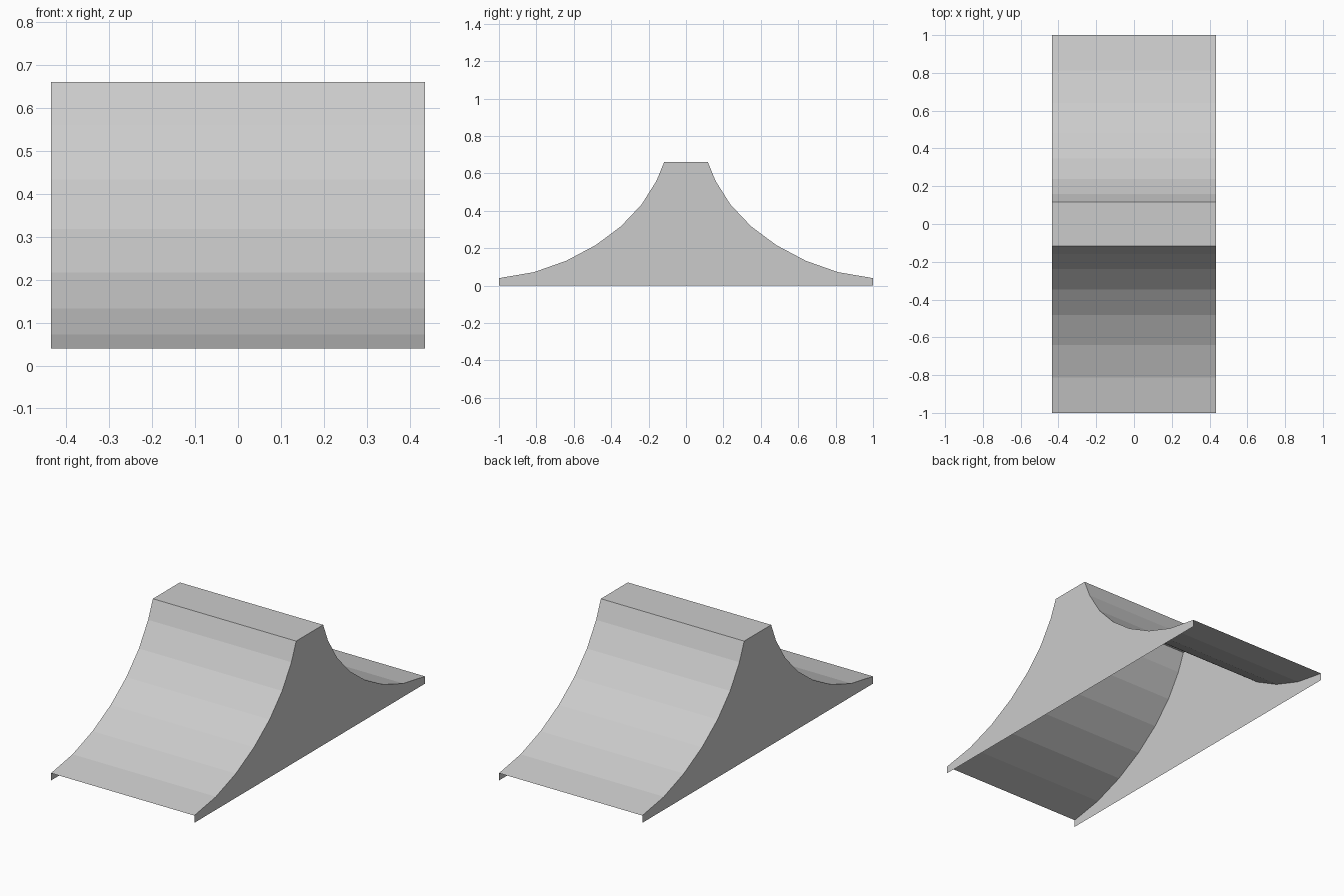
import bpy

if "Cube" in bpy.data.objects:
    bpy.data.objects.remove(bpy.data.objects["Cube"])

HALF_W = 0.435

# Curved ramp profile from lip to deck edge (y, z), mirrored for the other side
half = [(-1.0, 0.04), (-0.813, 0.072), (-0.64, 0.133), (-0.482, 0.217),
        (-0.347, 0.318), (-0.238, 0.433), (-0.158, 0.56), (-0.117, 0.66)]
profile = half + [(-y, z) for y, z in reversed(half)]


def make_mesh(name, verts, faces):
    mesh = bpy.data.meshes.new(name)
    mesh.from_pydata(verts, [], faces)
    mesh.update()
    obj = bpy.data.objects.new(name, mesh)
    bpy.context.collection.objects.link(obj)
    return obj


def make_strip(name, points):
    """Flat-faceted sheet spanning the full width along a (y, z) profile."""
    verts = [(x, y, z) for y, z in points for x in (-HALF_W, HALF_W)]
    faces = [(2 * i, 2 * i + 1, 2 * i + 3, 2 * i + 2) for i in range(len(points) - 1)]
    return make_mesh(name, verts, faces)


# Riding surfaces: two curved ramps and the flat deck between them
n = len(half)
make_strip("front_ramp", profile[:n])
make_strip("top_deck", profile[n - 1:n + 1])
make_strip("back_ramp", profile[n:])

# Thin side panels, from the profile down to the ground (open underneath)
outline = [(-1.0, 0.0), (1.0, 0.0)] + profile[::-1]
for name, x in (("left_side_panel", -HALF_W), ("right_side_panel", HALF_W)):
    order = list(range(len(outline)))
    if x < 0:
        order.reverse()
    make_mesh(name, [(x, y, z) for y, z in outline], [order])
